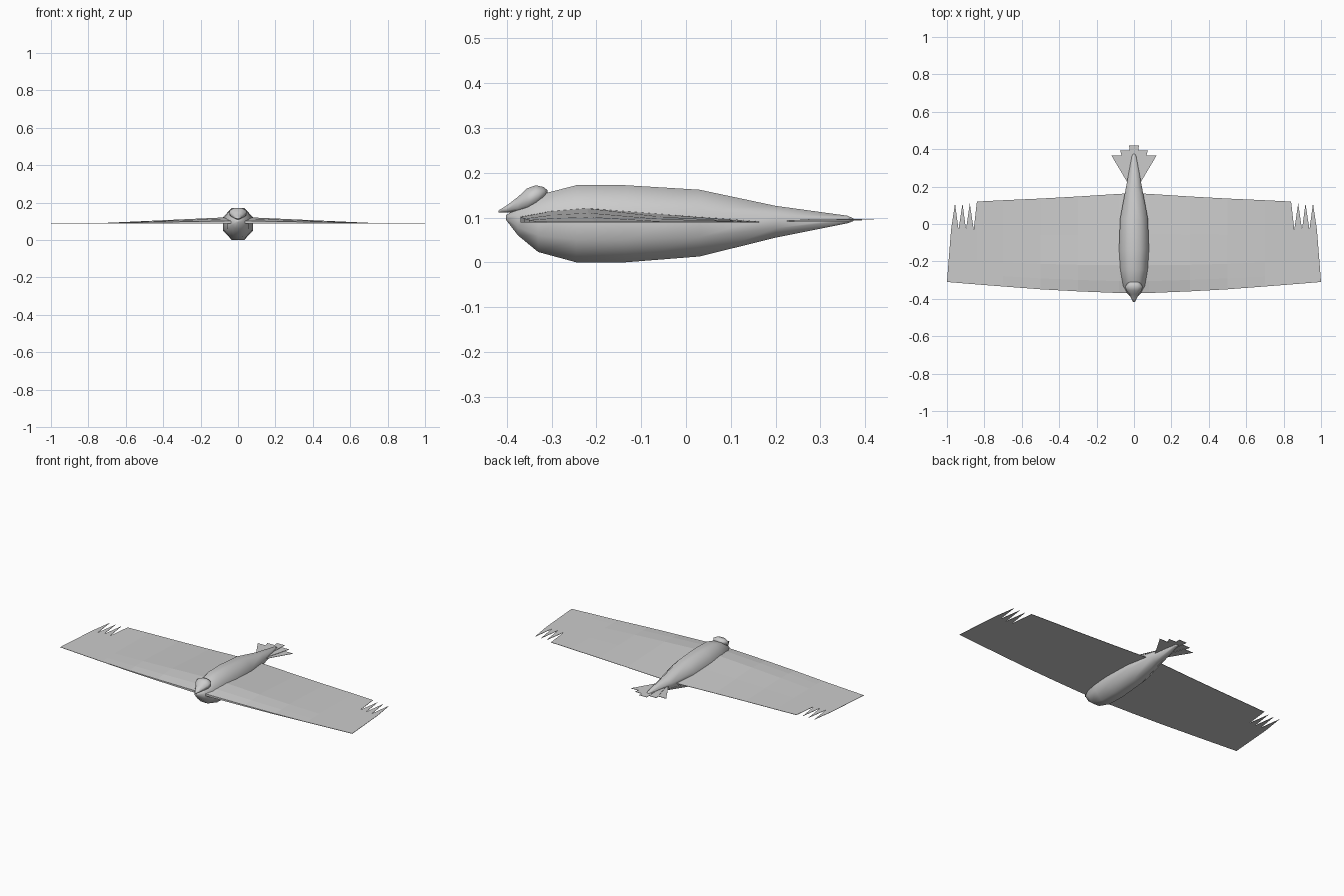
import bpy, bmesh, math

if "Cube" in bpy.data.objects:
    bpy.data.objects.remove(bpy.data.objects["Cube"])


def finish(bm, name, smooth=False, mirror=False):
    bmesh.ops.recalc_face_normals(bm, faces=bm.faces)
    me = bpy.data.meshes.new(name)
    bm.to_mesh(me)
    bm.free()
    ob = bpy.data.objects.new(name, me)
    bpy.context.collection.objects.link(ob)
    for p in me.polygons:
        p.use_smooth = smooth
    if mirror:
        ob.modifiers.new("mirror", 'MIRROR')
    return ob


def loft(bm, rings, caps=True):
    """Skin a list of closed rings of equal length."""
    vs = [[bm.verts.new(p) for p in r] for r in rings]
    n = len(vs[0])
    for a, b in zip(vs, vs[1:]):
        for i in range(n):
            j = (i + 1) % n
            bm.faces.new((a[i], a[j], b[j], b[i]))
    if caps:
        bm.faces.new(vs[0])
        bm.faces.new(vs[-1])
    return vs


def octagon(y, hw, zlo, zhi):
    """Eight-sided ring with flats on top, bottom and sides."""
    k = 1 / math.cos(math.pi / 8)
    angs = [math.pi / 8 + i * math.pi / 4 for i in range(8)]
    return [(hw * k * math.cos(a), y,
             (zlo + zhi) / 2 + (zhi - zlo) / 2 * k * math.sin(a)) for a in angs]


def plate(bm, outline, z0, z1):
    """Thin flat plate from an xy outline."""
    loft(bm, [[(x, y, z) for x, y in outline] for z in (z0, z1)])


# body: y, half width, bottom, top
bm = bmesh.new()
loft(bm, [octagon(*s) for s in [
    (-0.402, 0.006, 0.095, 0.105), (-0.375, 0.034, 0.06, 0.122),
    (-0.33, 0.058, 0.023, 0.15), (-0.245, 0.073, 0.0, 0.172),
    (-0.135, 0.08, 0.0, 0.172), (0.03, 0.074, 0.013, 0.162),
    (0.20, 0.042, 0.055, 0.126), (0.36, 0.012, 0.087, 0.104),
    (0.374, 0.005, 0.092, 0.098)]])
finish(bm, "body", smooth=True)

# head with hooked beak
bm = bmesh.new()
loft(bm, [octagon(*s) for s in [
    (-0.418, 0.004, 0.111, 0.116), (-0.40, 0.014, 0.111, 0.127),
    (-0.375, 0.026, 0.11, 0.146), (-0.355, 0.042, 0.114, 0.165),
    (-0.335, 0.046, 0.125, 0.172), (-0.318, 0.036, 0.14, 0.168),
    (-0.309, 0.02, 0.15, 0.161)]])
finish(bm, "head", smooth=True)

# wing: airfoil sections (x, leading y, trailing y) flattening outward
BASE = 0.089
airfoil = [(0, 0.35), (0.12, 0.75), (0.28, 1), (0.6, 0.55), (1, 0)]
rings = []
for x, lead, trail in [(0, -0.37, 0.165), (0.08, -0.369, 0.161), (0.3, -0.36, 0.147),
                       (0.5, -0.349, 0.136), (0.7, -0.334, 0.127), (0.84, -0.323, 0.12)]:
    h = 0.033 * max(0, 1 - x / 0.72)
    top = [(x, lead + f * (trail - lead), BASE + 0.002 + h * t) for f, t in airfoil]
    rings.append(top + [(x, trail, BASE), (x, lead, BASE)])
bm = bmesh.new()
loft(bm, rings, caps=False)
finish(bm, "wing", mirror=True)

# wing tip with pointed feathers
bm = bmesh.new()
plate(bm, [(0.84, -0.323), (1.0, -0.31), (0.978, -0.03), (0.957, 0.11), (0.938, -0.03),
           (0.917, 0.11), (0.898, -0.03), (0.878, 0.11), (0.857, -0.03), (0.84, 0.12)],
      BASE, BASE + 0.002)
finish(bm, "wing_tip", mirror=True)

# tail feathers: fan of thin tapered plates
bm = bmesh.new()
plate(bm, [(-0.01, 0.2), (0.01, 0.2), (0.026, 0.42), (-0.026, 0.42)], 0.095, 0.097)
finish(bm, "tail_feather_centre")
for name, z, pts in [
        ("tail_feather_middle", 0.093, [(0.0, 0.2), (0.02, 0.2), (0.074, 0.393), (0.018, 0.393)]),
        ("tail_feather_outer", 0.091, [(0.005, 0.2), (0.022, 0.2), (0.12, 0.365), (0.055, 0.365)])]:
    bm = bmesh.new()
    plate(bm, pts, z, z + 0.002)
    finish(bm, name, mirror=True)
